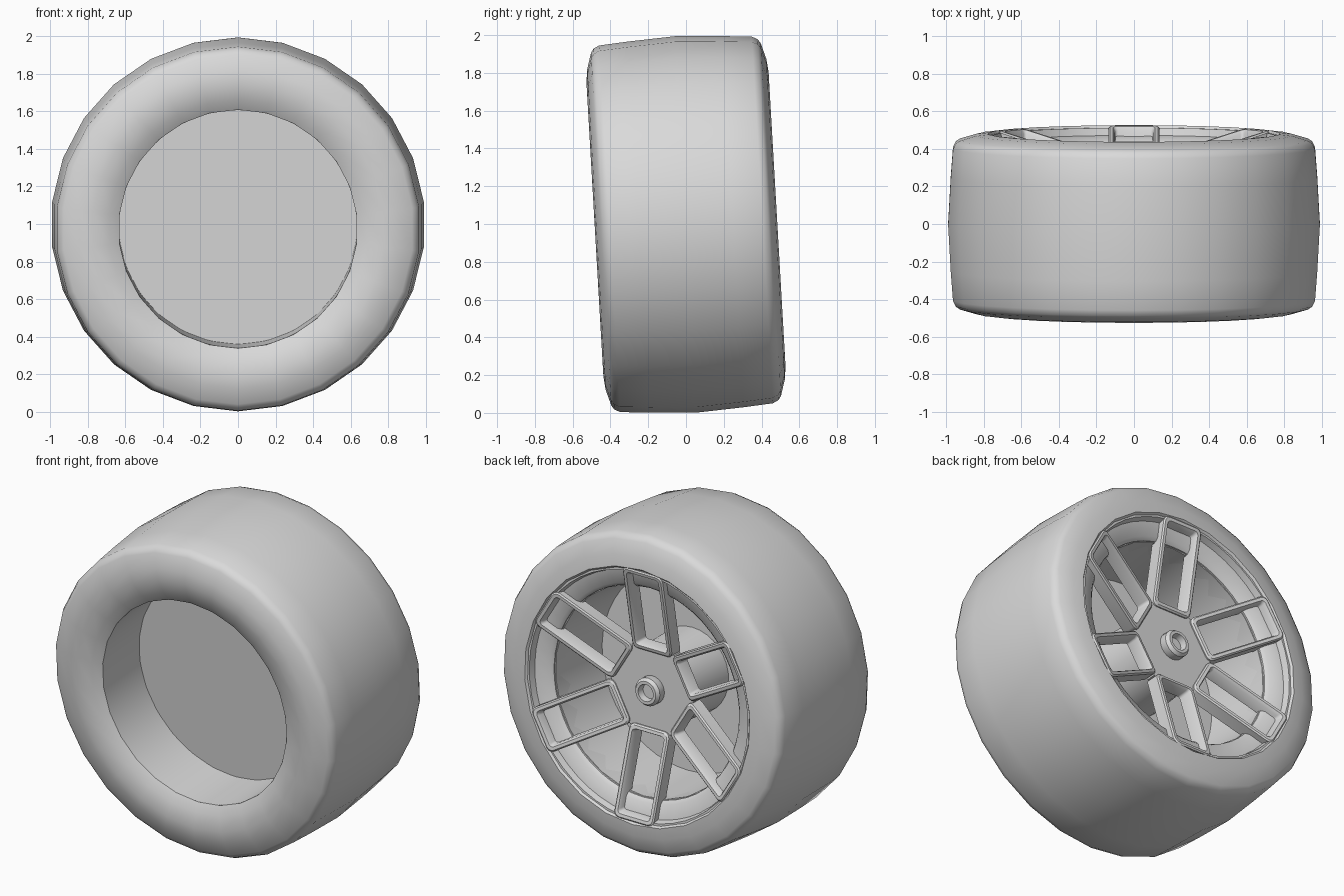
import bpy, bmesh, math
from mathutils import Matrix, Vector

default = bpy.data.objects.get("Cube")
if default:
    bpy.data.objects.remove(default, do_unlink=True)

grey = bpy.data.materials.new("light_grey")
grey.use_nodes = True
grey.diffuse_color = (0.7, 0.7, 0.7, 1)
grey.node_tree.nodes["Principled BSDF"].inputs["Base Color"].default_value = (0.7, 0.7, 0.7, 1)

# The whole wheel leans slightly, top towards the front
PLACE = Matrix.Translation((0, 0, 0.998)) @ Matrix.Rotation(math.radians(3.3), 4, 'X')


def finish(bm, name, matrix=Matrix(), angle=35):
    bmesh.ops.remove_doubles(bm, verts=bm.verts, dist=0.0005)
    bmesh.ops.recalc_face_normals(bm, faces=bm.faces)
    mesh = bpy.data.meshes.new(name)
    bm.to_mesh(mesh)
    bm.free()
    mesh.materials.append(grey)
    ob = bpy.data.objects.new(name, mesh)
    bpy.context.collection.objects.link(ob)
    ob.matrix_world = PLACE @ matrix
    bpy.ops.object.select_all(action='DESELECT')
    ob.select_set(True)
    bpy.context.view_layer.objects.active = ob
    bpy.ops.object.shade_smooth_by_angle(angle=math.radians(angle))
    return ob


def lathe(name, profile, sides, closed=False):
    """Spin a list of (depth, radius) points about the wheel axle."""
    bm = bmesh.new()
    vs = [bm.verts.new((0, y, r)) for y, r in profile]
    pairs = list(zip(vs, vs[1:])) + ([(vs[-1], vs[0])] if closed else [])
    es = [bm.edges.new(p) for p in pairs]
    bmesh.ops.spin(bm, geom=vs + es, cent=(0, 0, 0), axis=(0, 1, 0),
                   angle=math.tau, steps=sides)
    return finish(bm, name)


# Tyre: crowned tread, rounded shoulders, bulging sidewalls
half = [(0.483, 0.78), (0.475, 0.85), (0.45, 0.935), (0.435, 0.957), (0.405, 0.972), (0.25, 0.984)]
tread = [(-y, r) for y, r in half] + [(0, 0.998)] + half[::-1]
lathe("tyre", [(-0.43, 0.637), (-0.46, 0.69)] + tread + [(0.465, 0.765), (0.40, 0.755), (0.38, 0.637)],
      26, closed=True)

# Rim: front recess, central disc, barrel and back ledge
lathe("rim", [(-0.07, 0), (-0.07, 0.635), (-0.43, 0.635), (-0.40, 0.66), (0.38, 0.70), (0.44, 0.77),
              (0.47, 0.77), (0.47, 0.755), (0.43, 0.745), (0.41, 0.66), (0.39, 0.64),
              (-0.05, 0.615), (-0.05, 0)], 52)

# Hub drum and axle nut
lathe("hub_drum", [(-0.05, 0.26), (0.29, 0.24), (0.29, 0)], 32)
lathe("axle_nut", [(0.30, 0.075), (0.33, 0.085), (0.38, 0.085), (0.40, 0.07), (0.40, 0.052),
                   (0.36, 0.045), (0.36, 0)], 24)

# Hexagonal hub plate
bm = bmesh.new()
bmesh.ops.create_cone(bm, cap_ends=True, segments=6, radius1=0.285, radius2=0.285, depth=0.06)
turn = Matrix.Translation((0, 0.305, 0)) @ Matrix.Rotation(math.pi / 2, 4, 'X')
bmesh.ops.transform(bm, matrix=turn @ Matrix.Rotation(0, 4, 'Z'), verts=bm.verts)
low = max(v.co.z for v in bm.verts)
if low > 0.28:  # flat sides face the spokes
    bmesh.ops.rotate(bm, verts=bm.verts, matrix=Matrix.Rotation(math.pi / 6, 3, 'Y'))
finish(bm, "hub_plate")

# Spoke frames: rounded rectangular loops rising from hub to rim
R_IN, R_OUT, HALF_W = 0.23, 0.765, 0.137


def rounded_loop(bm, inset, drop):
    w, a, b = HALF_W - inset, R_IN + inset, R_OUT - inset
    c = max(0.035 - inset * 0.5, 0.012)
    corners = [(w - c, b - c, 0), (c - w, b - c, 90), (c - w, a + c, 180), (w - c, a + c, 270)]
    loop = []
    for cx, cz, start in corners:
        for i in range(4):
            t = math.radians(start + i * 30)
            x, z = cx + c * math.cos(t), cz + c * math.sin(t)
            y = 0.35 + 0.135 * (z - R_IN) / (R_OUT - R_IN) - drop
            loop.append(bm.verts.new(Vector((x, y, z))))
    return loop


for k in range(6):
    bm = bmesh.new()
    loops = [rounded_loop(bm, i, d) for i, d in
             [(0, 0.09), (0, 0.008), (0.008, 0), (0.026, 0), (0.036, 0.02), (0.04, 0.09)]]
    for p, q in zip(loops, loops[1:] + loops[:1]):
        n = len(p)
        for i in range(n):
            j = (i + 1) % n
            bm.faces.new((p[i], p[j], q[j], q[i]))
    finish(bm, f"spoke_frame_{k + 1}", Matrix.Rotation(k * math.pi / 3, 4, 'Y'))
